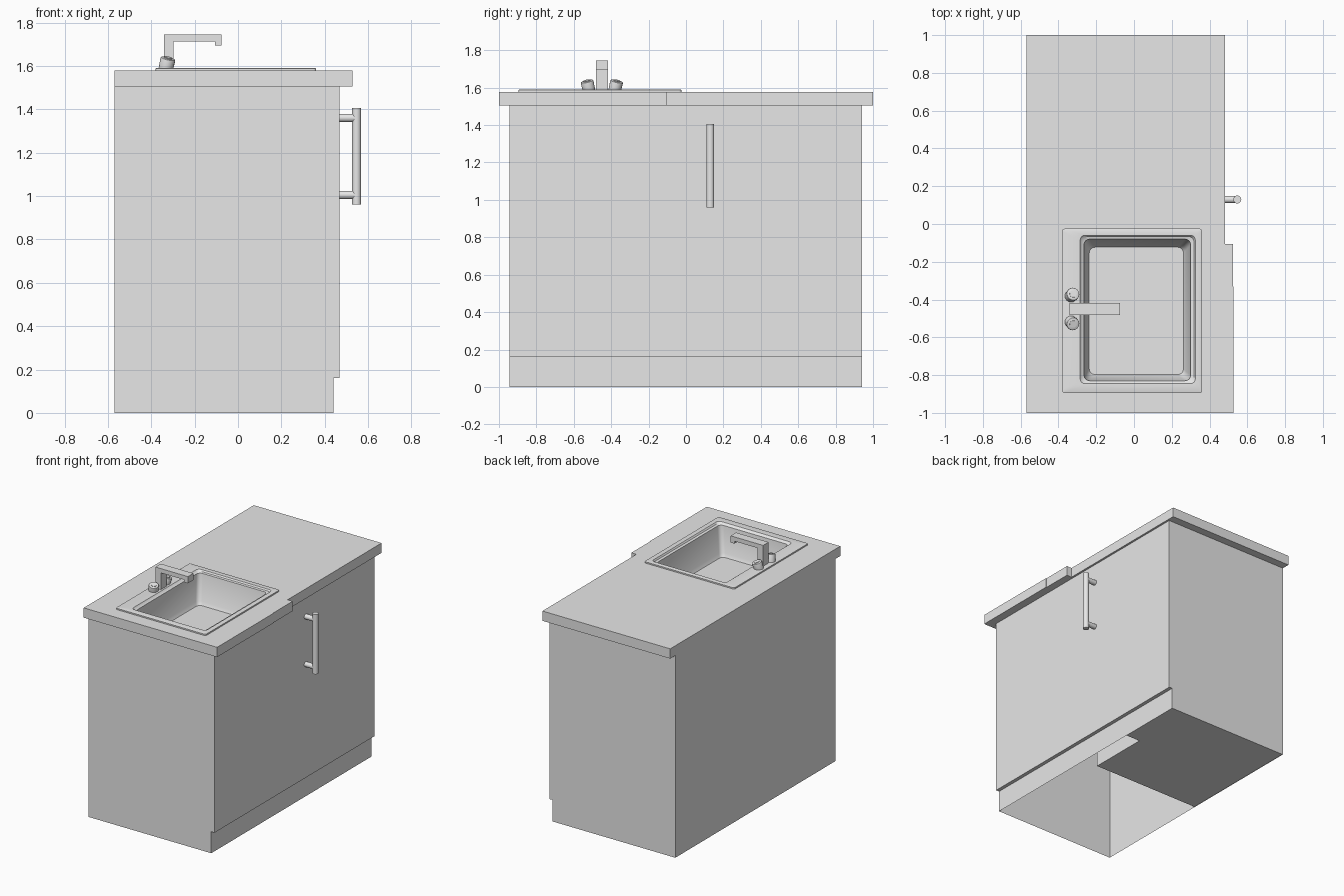
import bpy, bmesh, math
from mathutils import Vector

cube = bpy.data.objects.get("Cube")
if cube:
    bpy.data.objects.remove(cube, do_unlink=True)

grey = bpy.data.materials.new("light_grey")
grey.use_nodes = True
grey.diffuse_color = (0.8, 0.8, 0.8, 1)
grey.node_tree.nodes["Principled BSDF"].inputs["Base Color"].default_value = (0.8, 0.8, 0.8, 1)


def finish(name, bm, smooth=False):
    mesh = bpy.data.meshes.new(name)
    bm.to_mesh(mesh)
    bm.free()
    obj = bpy.data.objects.new(name, mesh)
    bpy.context.collection.objects.link(obj)
    mesh.materials.append(grey)
    if smooth:
        bpy.ops.object.select_all(action="DESELECT")
        obj.select_set(True)
        bpy.context.view_layer.objects.active = obj
        bpy.ops.object.shade_smooth_by_angle(angle=math.radians(35))
    return obj


def prism(name, profile, y0, y1, skip=()):
    """Extrude an x-z profile along y, leaving out the listed side faces."""
    bm = bmesh.new()
    near, far = ([bm.verts.new((x, y, z)) for x, z in profile] for y in (y0, y1))
    bm.faces.new(near)
    bm.faces.new(far[::-1])
    n = len(profile)
    for i in range(n):
        if i not in skip:
            j = (i + 1) % n
            bm.faces.new((near[j], near[i], far[i], far[j]))
    return finish(name, bm)


def box(name, x, y, z, skip=()):
    return prism(name, [(x[0], z[0]), (x[1], z[0]), (x[1], z[1]), (x[0], z[1])], *y, skip)


def rod(name, start, end, r1, r2=None, sides=24, bevel=0):
    a, b = Vector(start), Vector(end)
    bm = bmesh.new()
    bmesh.ops.create_cone(bm, cap_ends=True, segments=sides, radius1=r1,
                          radius2=r1 if r2 is None else r2, depth=(b - a).length)
    if bevel:
        top = [e for e in bm.edges if all(v.co.z > 0 for v in e.verts)]
        bmesh.ops.bevel(bm, geom=top, offset=bevel, segments=2, affect="EDGES", profile=0.5)
    turn = (b - a).to_track_quat("Z", "Y").to_matrix().to_4x4()
    turn.translation = (a + b) / 2
    bm.transform(turn)
    return finish(name, bm, True)


def round_rect(x0, x1, y0, y1, r, steps=4):
    pts = []
    corners = [(x1 - r, y1 - r), (x0 + r, y1 - r), (x0 + r, y0 + r), (x1 - r, y0 + r)]
    for k, (cx, cy) in enumerate(corners):
        for i in range(steps + 1):
            a = math.pi / 2 * (k + i / steps)
            pts.append((cx + r * math.cos(a), cy + r * math.sin(a)))
    return pts


# Cabinet shell, open below and above, with a recessed plinth
TOP = 1.505
prism("cabinet_body", [(-0.57, 0), (0.44, 0), (0.44, 0.16), (0.467, 0.16),
                       (0.467, TOP), (-0.57, TOP)], -0.943, 0.94, skip=(0, 4))
# Inner cupboard closing the underside of the rear half
box("inner_cupboard", (-0.568, 0.32), (-0.02, 0.938), (0.002, 1.5))
box("floor_strip", (0.32, 0.438), (0.44, 0.938), (0.002, 0.02))

# Worktop with a stepped front edge and an opening for the sink
bm = bmesh.new()
outline = [(-0.57, -1), (0.528, -1), (0.528, -0.33), (0.524, -0.33),
           (0.524, -0.105), (0.482, -0.105), (0.482, 1), (-0.57, 1)]
opening = [(-0.29, -0.85), (0.335, -0.85), (0.335, -0.055), (-0.29, -0.055)]
edges = []
for loop in (outline, opening):
    vs = [bm.verts.new((x, y, TOP)) for x, y in loop]
    edges += [bm.edges.new((vs[i - 1], vs[i])) for i in range(len(vs))]
bmesh.ops.triangle_fill(bm, edges=edges, use_beauty=True)
bmesh.ops.dissolve_limit(bm, angle_limit=0.01, verts=bm.verts[:], edges=bm.edges[:])
raised = bmesh.ops.extrude_face_region(bm, geom=bm.faces[:], use_keep_orig=True)["geom"]
bmesh.ops.translate(bm, vec=(0, 0, 0.073),
                    verts=[g for g in raised if isinstance(g, bmesh.types.BMVert)])
bmesh.ops.recalc_face_normals(bm, faces=bm.faces[:])
finish("worktop", bm)

# Sink: rounded loops joined from the outer rim down to the bowl floor
rings = [((-0.38, 0.36, -0.895, -0.025, 0.012), 1.578),
         ((-0.38, 0.36, -0.895, -0.025, 0.012), 1.588),
         ((-0.375, 0.355, -0.89, -0.03, 0.012), 1.59),
         ((-0.285, 0.325, -0.845, -0.06, 0.025), 1.588),
         ((-0.277, 0.318, -0.838, -0.066, 0.03), 1.576),
         ((-0.265, 0.3, -0.83, -0.08, 0.03), 1.572),
         ((-0.25, 0.275, -0.81, -0.11, 0.03), 1.38),
         ((-0.237, 0.262, -0.797, -0.123, 0.03), 1.355)]
bm = bmesh.new()
loops = [[bm.verts.new((x, y, z)) for x, y in round_rect(*dims)] for dims, z in rings]
for low, high in zip(loops, loops[1:]):
    for i in range(len(low)):
        bm.faces.new((low[i - 1], low[i], high[i], high[i - 1]))
bm.faces.new(loops[-1])
finish("sink", bm, True)
rod("drain", (0, -0.45, 1.353), (0, -0.45, 1.358), 0.046, sides=32)

# Square tap with a turned-down spout
prism("tap", [(-0.342, 1.588), (-0.298, 1.588), (-0.298, 1.713), (-0.107, 1.713),
              (-0.107, 1.695), (-0.075, 1.695), (-0.075, 1.745), (-0.342, 1.745)],
      -0.482, -0.418)

# Pair of tilted tap knobs
for side, name in ((1, "left"), (-1, "right")):
    base = Vector((-0.334, -0.45 + side * 0.068, 1.582))
    axis = Vector((0.22, side * 0.22, 1)).normalized()
    rod("tap_knob_" + name, base, base + axis * 0.056, 0.033, 0.035, 16, 0.006)
    rod("tap_knob_cap_" + name, base + axis * 0.05, base + axis * 0.06, 0.019, sides=16)

# Bar handle on two posts
rod("handle_bar", (0.547, 0.13, 0.96), (0.547, 0.13, 1.405), 0.021)
for z, name in ((1.36, "upper"), (1.005, "lower")):
    rod("handle_post_" + name, (0.46, 0.13, z), (0.547, 0.13, z), 0.019)
